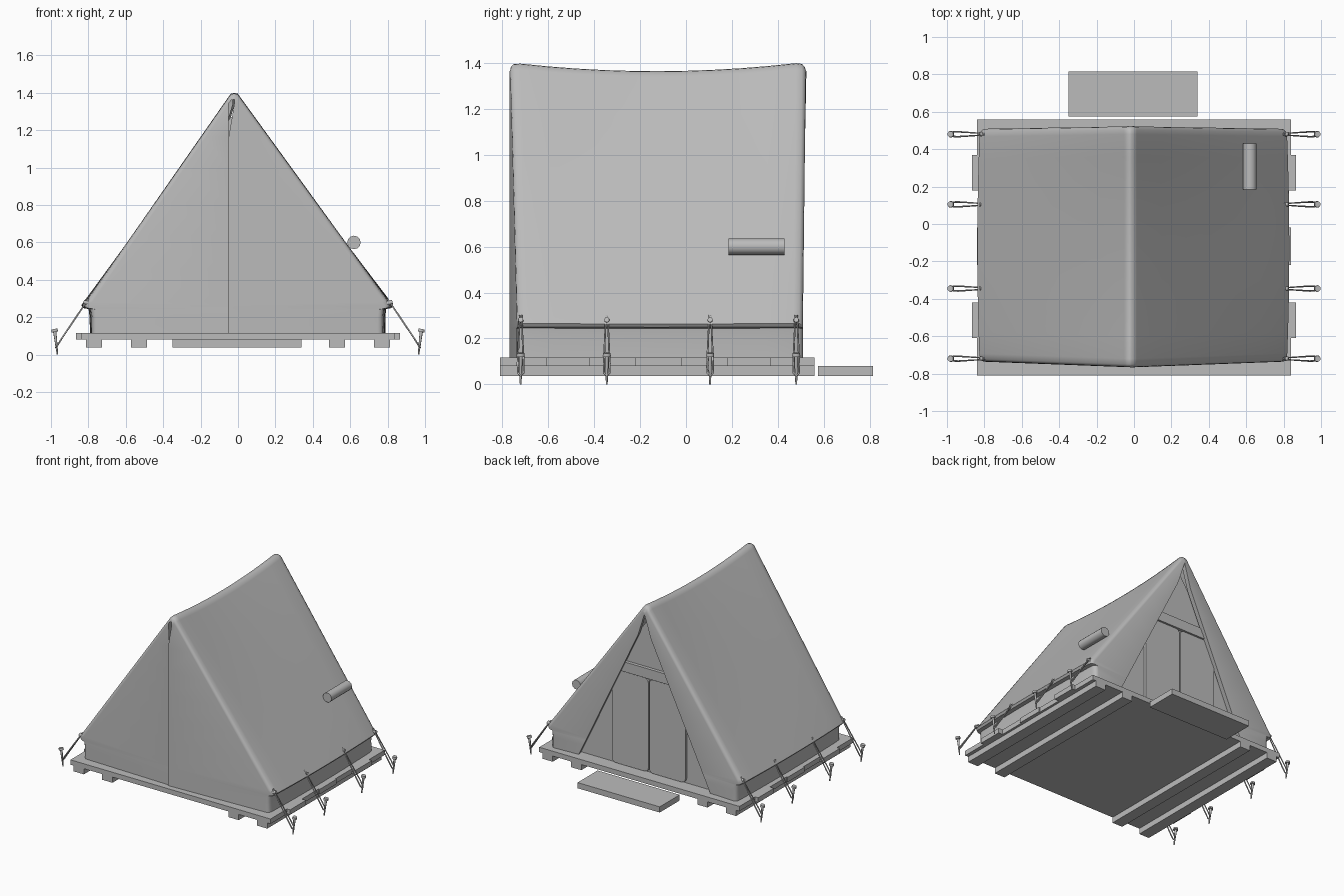
import bpy, bmesh, math
from mathutils import Vector

if "Cube" in bpy.data.objects:
    bpy.data.objects.remove(bpy.data.objects["Cube"])

grey = bpy.data.materials.new("plain grey")
grey.use_nodes = True
grey.diffuse_color = (0.5, 0.5, 0.5, 1)
grey.node_tree.nodes["Principled BSDF"].inputs["Base Color"].default_value = (0.5, 0.5, 0.5, 1)


def add(name, bm, smooth=None):
    bmesh.ops.recalc_face_normals(bm, faces=bm.faces)
    mesh = bpy.data.meshes.new(name)
    bm.to_mesh(mesh)
    bm.free()
    mesh.materials.append(grey)
    ob = bpy.data.objects.new(name, mesh)
    bpy.context.collection.objects.link(ob)
    if smooth:
        bpy.ops.object.select_all(action='DESELECT')
        ob.select_set(True)
        bpy.context.view_layer.objects.active = ob
        bpy.ops.object.shade_smooth_by_angle(angle=math.radians(smooth))
    return ob


def box(name, x0, x1, y0, y1, z0, z1):
    bm = bmesh.new()
    bmesh.ops.create_cube(bm, size=1)
    for v in bm.verts:
        v.co = ((x0 + x1) / 2 + v.co.x * (x1 - x0),
                (y0 + y1) / 2 + v.co.y * (y1 - y0),
                (z0 + z1) / 2 + v.co.z * (z1 - z0))
    return add(name, bm)


def rod(bm, a, b, r0, r1, sides=10):
    a, b = Vector(a), Vector(b)
    made = bmesh.ops.create_cone(bm, cap_ends=True, segments=sides, radius1=r0,
                                 radius2=r1, depth=(b - a).length)["verts"]
    turn = (b - a).to_track_quat('Z', 'Y')
    for v in made:
        v.co = turn @ v.co + (a + b) / 2


def plate(name, outline, y0, y1):
    bm = bmesh.new()
    face = bm.faces.new([bm.verts.new((x, y0, z)) for x, z in outline])
    out = bmesh.ops.extrude_face_region(bm, geom=[face])["geom"]
    for v in out:
        if isinstance(v, bmesh.types.BMVert):
            v.co.y = y1
    return add(name, bm)


# Floor boards of uneven length, bearers and entrance step
FLOOR = 0.117
edges = [-0.81, -0.61, -0.42, -0.22, -0.02, 0.18, 0.37, 0.56]
for i, half in enumerate([0.84, 0.865, 0.83, 0.84, 0.83, 0.865, 0.84]):
    box("floor_board", -half, half, edges[i], edges[i + 1], 0.08, FLOOR)
for x in (-0.77, -0.53, 0.53, 0.77):
    box("floor_bearer", x - 0.043, x + 0.043, -0.81, 0.56, 0.037, 0.08)
box("entrance_step", -0.35, 0.34, 0.575, 0.815, 0.037, 0.08)

# Canopy: half profile from the ridge down over the eave to the floor
profile = [(0, 1.4), (0.018, 1.397), (0.034, 1.375)]
profile += [(0.034 + 0.771 * t / 6, 1.375 - 1.085 * t / 6) for t in range(1, 7)]
profile += [(0.822, 0.265), (0.812, 0.25), (0.785, 0.245), (0.78, 0.2), (0.78, FLOOR)]
count = len(profile)
stations = [(-0.766, 0.96), (-0.763, 0.98), (-0.75, 0.995), (-0.72, 1)]
stations += [(-0.72 + 1.2 * k / 10, 1) for k in range(1, 11)]
stations += [(0.505, 0.995), (0.518, 0.98), (0.522, 0.96)]


def skin_point(side, x, z, y, s):
    sag = 0.036 * max(0, 1 - ((y + 0.13) / 0.62) ** 2)
    z = FLOOR + (z - FLOOR) * (1 - (1 - s) * 0.7) - sag * (z / 1.4) ** 2
    bulge = 0.012 * max(0, 1 - ((y + 0.13) / 0.62) ** 2) * (x / 0.82) ** 3
    # Corners pull in from the gable ends
    y -= math.copysign(0.028 if y < 0 else 0.012, y) * (x / 0.8) * abs(y + 0.13) / 0.62
    return (side * (x * s + bulge) - 0.02 * z / 1.4, y, z)


for side, label in ((1, "left"), (-1, "right")):
    bm = bmesh.new()
    rings = [[bm.verts.new(skin_point(side, x, z, y, s)) for x, z in profile]
             for y, s in stations]
    for a, b in zip(rings, rings[1:]):
        for i in range(count - 1):
            bm.faces.new((a[i], a[i + 1], b[i + 1], b[i]))
    # Front gable panel up to the overlapping seam
    lap = -0.768 if side > 0 else -0.757
    front, back = rings[0], rings[-1]
    mid = [bm.verts.new((-0.05 if v.co.z < 1.33 else min(-0.02, v.co.x), lap, v.co.z)) for v in front]
    # Rear flap up to the open doorway edge
    hem = [bm.verts.new((side * max(0, 0.55 * (1.28 - v.co.z) / 1.16) - 0.018 * v.co.z / 1.4,
                         0.525 - 0.02 * (1.4 - v.co.z), v.co.z)) for v in back]
    tuck = [bm.verts.new((v.co.x + side * 0.012, v.co.y - 0.045, v.co.z)) for v in hem]
    for a, b in ((front, mid), (back, hem), (hem, tuck)):
        for i in range(count - 1):
            bm.faces.new((a[i], a[i + 1], b[i + 1], b[i]))
    bmesh.ops.remove_doubles(bm, verts=bm.verts, dist=0.0005)
    add("canopy_" + label, bm, 45)

# Rear wall, double doors and lintel
plate("rear_wall", [(-0.7, FLOOR), (0.7, FLOOR), (0.68, 0.3), (0, 1.27), (-0.04, 1.27), (-0.68, 0.3)],
      0.43, 0.455)
for x0, x1 in ((-0.325, -0.022), (-0.014, 0.29)):
    r = 0.03
    low, top = FLOOR + 0.005, 0.83
    outline = []
    for cx, cz, start in ((x0 + r, low + r, 180), (x1 - r, low + r, 270),
                          (x1 - r, top - r, 0), (x0 + r, top - r, 90)):
        for k in range(5):
            a = math.radians(start + k * 22.5)
            outline.append((cx + r * math.cos(a), cz + r * math.sin(a)))
    plate("door", outline, 0.45, 0.472)
plate("door_lintel", [(-0.26, 0.835), (0.23, 0.835), (0.19, 0.91), (-0.22, 0.91)], 0.45, 0.48)

# Short roll resting on the roof
bm = bmesh.new()
rod(bm, (0.62, 0.185, 0.6), (0.62, 0.43, 0.6), 0.036, 0.036, 12)
add("roof_roll", bm, 40)

# Guy ropes, eyelets and ground pegs
for side in (-1, 1):
    for y in (-0.72, -0.345, 0.105, 0.48):
        bm = bmesh.new()
        rod(bm, (side * 0.965, y, 0), (side * 0.98, y, 0.125), 0.004, 0.009)
        rod(bm, (side * 0.979, y, 0.122), (side * 0.982, y, 0.137), 0.018, 0.016, 12)
        add("ground_peg", bm, 40)
        # Rope loop, narrow at the eave and wider round the peg
        curve = bpy.data.curves.new("guy_rope", 'CURVE')
        curve.dimensions = '3D'
        curve.bevel_depth = 0.0045
        curve.bevel_resolution = 1
        spline = curve.splines.new('POLY')
        path = [(0.80, 0.004, 0.298), (0.94, 0.013, 0.09), (0.965, 0.012, 0.05), (0.974, 0, 0.038),
                (0.965, -0.012, 0.05), (0.94, -0.013, 0.09), (0.80, -0.004, 0.298)]
        spline.points.add(len(path) - 1)
        for p, (x, dy, z) in zip(spline.points, path):
            p.co = (side * x, y + dy, z, 1)
        spline.use_cyclic_u = True
        curve.materials.append(grey)
        bpy.context.collection.objects.link(bpy.data.objects.new("guy_rope", curve))
        bm = bmesh.new()
        rod(bm, (side * 0.79, y, 0.272), (side * 0.826, y, 0.282), 0.013, 0.011)
        add("rope_eyelet", bm, 40)
